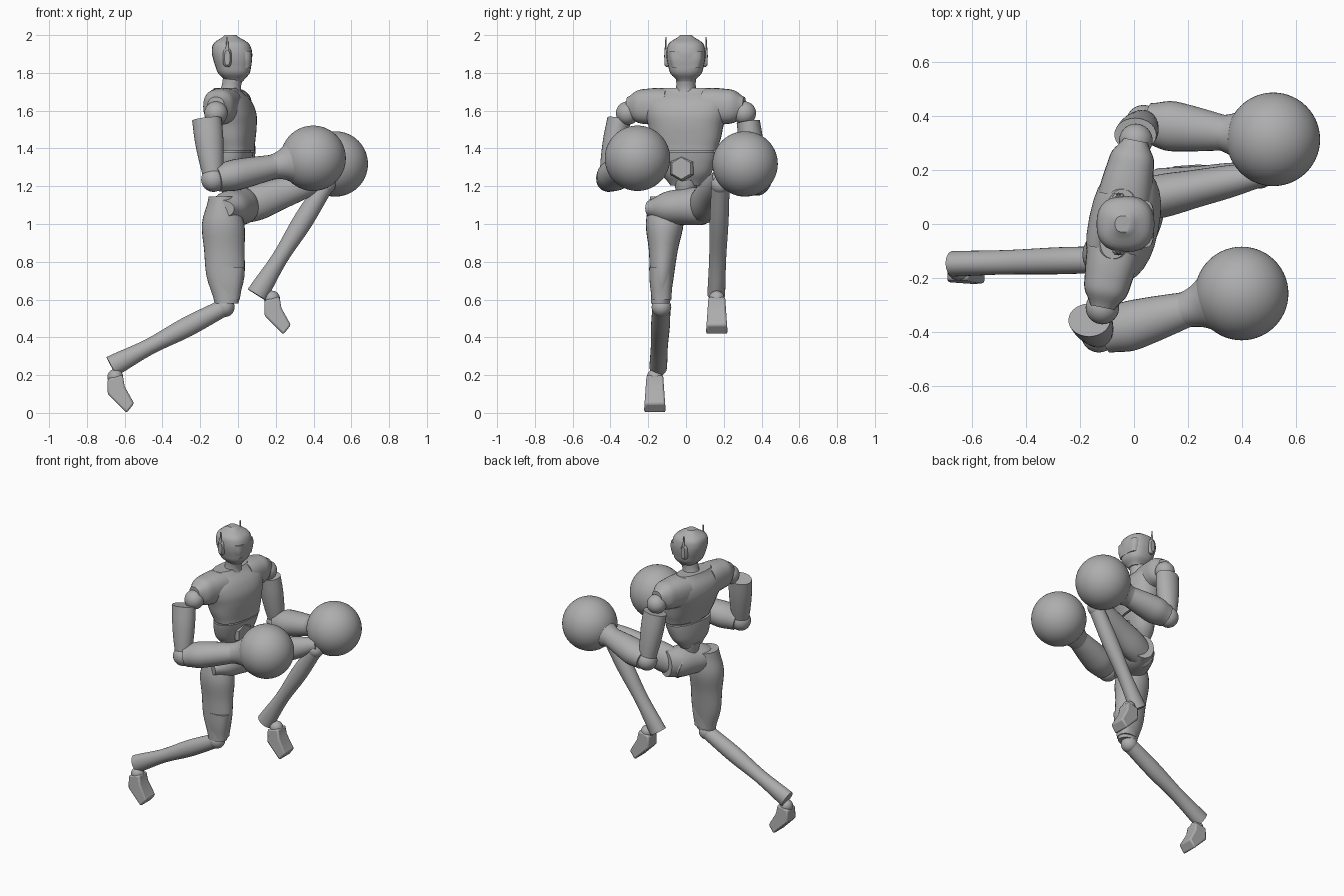
import bpy
import math
from mathutils import Vector

default_cube = bpy.data.objects.get("Cube")
if default_cube:
    bpy.data.objects.remove(default_cube)

colour = (.42, .42, .42, 1)
grey = bpy.data.materials.new("plain_grey")
grey.use_nodes = True
grey.diffuse_color = colour
grey.node_tree.nodes["Principled BSDF"].inputs["Base Color"].default_value = colour

FRONT, ACROSS, UP = Vector((1, 0, 0)), Vector((0, 1, 0)), Vector((0, 0, 1))
# The torso is twisted, so the shoulder line differs from the hips
SHOULDER_LINE = Vector((.2, 1, 0)).normalized()
CHEST_FRONT = SHOULDER_LINE.cross(UP)


def finish(item):
    """Give the part its material and smooth shading with crisp edges."""
    item.data.materials.append(grey)
    bpy.ops.object.select_all(action='DESELECT')
    item.select_set(True)
    bpy.context.view_layer.objects.active = item
    bpy.ops.object.shade_smooth_by_angle(angle=math.radians(40))


def build(name, verts, faces):
    mesh = bpy.data.meshes.new(name)
    mesh.from_pydata(verts, [], faces)
    item = bpy.data.objects.new(name, mesh)
    bpy.context.collection.objects.link(item)
    finish(item)
    return item


def blend(profile, t):
    """Smooth curve through evenly spaced profile values."""
    last = len(profile) - 1
    i = min(int(t * last), last - 1)
    f = t * last - i
    a, b = profile[i], profile[i + 1]
    before, after = profile[max(i - 1, 0)], profile[min(i + 2, last)]
    slope_a, slope_b = (b - before) / 2, (after - a) / 2
    ease = f * f * (3 - 2 * f)
    return (a + (b - a) * ease + slope_a * f * (1 - f) ** 2
            - slope_b * f * f * (1 - f))


def limb(name, start, end, width, depth=None, side=ACROSS, axis=None,
         power=2, steps=4, sides=28):
    """Skin rounded rings from start to end; width lies along side."""
    start, end = Vector(start), Vector(end)
    depth = depth or width
    along = (axis or end - start).normalized()
    u = (side - along * side.dot(along)).normalized()
    v = along.cross(u)
    rings = (len(width) - 1) * steps + 1
    verts, faces = [], []
    for ring in range(rings):
        t = ring / (rings - 1)
        centre = start.lerp(end, t)
        for i in range(sides):
            turn = math.tau * i / sides
            c, s = math.cos(turn), math.sin(turn)
            c = math.copysign(abs(c) ** (2 / power), c)
            s = math.copysign(abs(s) ** (2 / power), s)
            verts.append(centre + u * c * blend(width, t) + v * s * blend(depth, t))
    for low in range(0, (rings - 1) * sides, sides):
        for i in range(sides):
            j = (i + 1) % sides
            faces.append((low + i, low + j, low + sides + j, low + sides + i))
    faces.append(tuple(reversed(range(sides))))
    faces.append(tuple(range(len(verts) - sides, len(verts))))
    build(name, verts, faces)


def ball(name, centre, radius, segments=32):
    bpy.ops.mesh.primitive_uv_sphere_add(segments=segments, ring_count=segments // 2,
                                         radius=radius, location=centre)
    item = bpy.context.object
    item.name = name
    finish(item)


def foot(name, heel):
    """Side outline extruded across the foot, wider toward the toes."""
    outline = [(0, .1), (0, .18), (.03, .19), (.08, .2), (.09, .14), (.14, .05), (.1, 0)]
    count = len(outline)
    verts = [heel + FRONT * x + UP * z + ACROSS * way * (.058 - z * .07)
             for way in (-1, 1) for x, z in outline]
    faces = [tuple(reversed(range(count))), tuple(range(count, 2 * count))]
    for i in range(count):
        j = (i + 1) % count
        faces.append((i, j, j + count, i + count))
    # The outline runs clockwise, so turn every face outward
    item = build(name, verts, [tuple(reversed(face)) for face in faces])
    bevel = item.modifiers.new("soft_edges", 'BEVEL')
    bevel.width, bevel.segments = .01, 2


# Head and neck
limb("head", (-.018, 0, 1.755), (-.04, 0, 2), axis=UP, power=2.5,
     width=(.045, .082, .094, .102, .102, .088, .03),
     depth=(.045, .082, .095, .104, .106, .09, .03))
limb("visor", (.022, 0, 1.825), (.022, 0, 1.915), axis=UP, power=4,
     width=(.075, .086, .088), depth=(.047, .052, .05))
limb("neck", (-.05, 0, 1.66), (-.025, 0, 1.78), axis=UP, width=(.075, .053, .053))

# Torso
limb("chest", (-.01, 0, 1.39), (-.06, 0, 1.72), side=SHOULDER_LINE, axis=UP,
     power=2.4, width=(.168, .187, .2, .22, .22, .13),
     depth=(.09, .106, .122, .128, .108, .06))
limb("abdomen", (-.04, 0, 1.205), (-.015, 0, 1.38), side=SHOULDER_LINE, axis=UP,
     power=2.4, width=(.085, .132, .155, .168), depth=(.045, .073, .085, .09))
limb("waist_band", (-.015, 0, 1.375), (-.015, 0, 1.395), side=SHOULDER_LINE,
     axis=UP, width=(.155, .155), depth=(.08, .08))
buckle = Vector((.045, -.02, 1.295))
limb("belly_plate", buckle, buckle + CHEST_FRONT * .025, side=UP,
     width=(.07, .07, .058), steps=1, sides=6)
limb("waist", (-.03, 0, 1.06), (-.035, 0, 1.23), axis=UP, width=(.07, .05, .065))

# Ear pieces, antennas and shoulders, mirrored about the spine
shoulders = Vector((-.055, 0, 1.622))
for label, way in (("right", -1), ("left", 1)):
    out = ACROSS * way
    ear = Vector((-.057, 0, 1.88))
    limb(label + "_ear_piece", ear + out * .09, ear + out * .115, side=UP, power=3,
         width=(.05, .05, .038), depth=(.023, .023, .014), steps=1)
    limb(label + "_antenna", ear + out * .11, ear + out * .106 + UP * .11,
         width=(.006, .003), depth=(.012, .004), sides=8)
    out = SHOULDER_LINE * way
    limb(label + "_shoulder_cap", shoulders + out * .1, shoulders + out * .315,
         side=UP, power=2.4, width=(.097, .098, .094, .085, .05),
         depth=(.1, .095, .088, .078, .045))
    ball(label + "_shoulder_joint", shoulders + out * .315 - UP * .035, .062)

# Arms and round gloves
arms = [("right", Vector((-.165, -.355, 1.555)), Vector((-.13, -.41, 1.235)),
         Vector((.398, -.257, 1.348))),
        ("left", Vector((.005, .33, 1.54)), Vector((.035, .375, 1.215)),
         Vector((.515, .313, 1.318)))]
for label, top, elbow, hand in arms:
    limb(label + "_upper_arm", top, elbow, width=(.062, .065, .06, .05),
         depth=(.078, .076, .066, .052))
    ball(label + "_elbow", elbow, .065)
    limb(label + "_forearm", elbow.lerp(hand, .04), elbow.lerp(hand, .65),
         width=(.075, .092, .086, .075, .064), depth=(.07, .082, .078, .07, .062))
    limb(label + "_cuff", elbow.lerp(hand, .58), elbow.lerp(hand, .8),
         width=(.064, .08, .115))
    ball(label + "_glove", hand, .173, segments=56)

# Pelvis and thighs
limb("pelvis", (-.085, -.19, 1.08), (.05, .15, 1.1), side=UP,
     width=(.045, .085, .095, .1, .085), depth=(.07, .1, .105, .1, .07))
limb("right_thigh", (-.085, -.105, 1.145), (-.06, -.135, .58), axis=-UP,
     width=(.085, .1, .077, .063, .05), depth=(.07, .112, .107, .1, .063))
limb("right_knee_guard", (-.05, -.133, .77), (-.05, -.13, .6), axis=-UP, power=2.6,
     width=(.062, .06, .052), depth=(.084, .074, .06))
limb("left_thigh", (-.03, .075, 1.07), (.48, .185, 1.25),
     width=(.07, .08, .07, .06, .045), depth=(.08, .096, .082, .068, .045))

# Knees, shins, ankles and feet
legs = [("right", Vector((-.07, -.13, .56)), Vector((-.67, -.147, .245)),
         Vector((-.69, -.165, 0))),
        ("left", Vector((.465, .183, 1.21)), Vector((.1, .16, .625)),
         Vector((.14, .163, .415)))]
for label, knee, ankle, heel in legs:
    ball(label + "_knee", knee, .052)
    limb(label + "_shin", knee, ankle, width=(.048, .05, .045, .047),
         depth=(.046, .053, .043, .057))
    ball(label + "_ankle", heel + FRONT * .04 + UP * .19, .042)
    foot(label + "_foot", heel)
